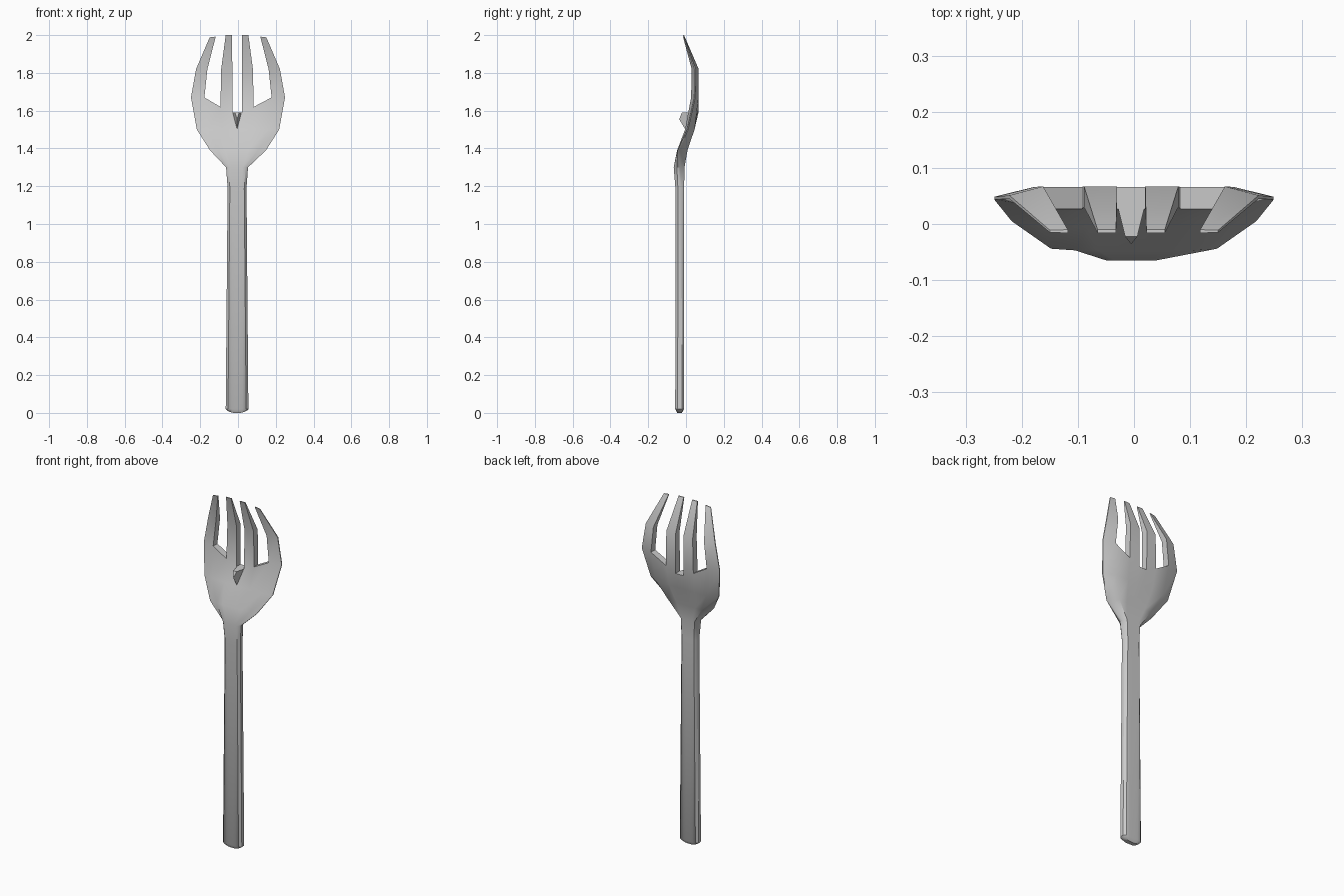
import bpy, bmesh

if "Cube" in bpy.data.objects:
    bpy.data.objects.remove(bpy.data.objects["Cube"])


def finish(name, bm, angle):
    bmesh.ops.recalc_face_normals(bm, faces=bm.faces)
    me = bpy.data.meshes.new(name)
    bm.to_mesh(me)
    bm.free()
    ob = bpy.data.objects.new(name, me)
    bpy.context.collection.objects.link(ob)
    bpy.ops.object.select_all(action='DESELECT')
    ob.select_set(True)
    bpy.context.view_layer.objects.active = ob
    bpy.ops.object.shade_smooth_by_angle(angle=angle)
    return ob


# Fork stations from handle end to tips. Four columns per half:
# rim, slot outer side, slot inner side, centre slot side.
# (z per column), (x per column), front y, back y, rim y, rim thickness
stations = [
    ((.012, .006, .001, 0), (.052, .040, .025, .010), -.046, -.022, -.034, .012),
    ((.02,) * 4, (.060, .048, .028, .012), -.057, -.010, -.033, .022),
    ((1.19,) * 4, (.050, .038, .025, .012), -.056, -.010, -.033, .020),
    ((1.30,) * 4, (.058, .044, .028, .014), -.065, -.008, -.040, .016),
    ((1.39,) * 4, (.148, .105, .060, .022), -.047, .008, -.040, .008),
    ((1.50,) * 4, (.218, .160, .080, .025), -.005, .045, .008, .006),
    ((1.67, 1.67, 1.62, 1.59), (.249, .178, .088, .025), .027, .066, .046, .005),
    ((1.82, 1.82, 1.82, 1.82), (.222, .162, .084, .025), .030, .067, .048, .006),
    ((1.988, 1.992, 2.0, 2.0), (.150, .118, .060, .027), -.016, -.010, -.013, .004),
]
SLOT_ROW = 6

bm = bmesh.new()
front, back = [], []
for zs, xs, yf, yb, yr, tr in stations:
    f_row, b_row = [], []
    cols = [(-xs[i], i) for i in range(4)] + [(xs[i], i) for i in (3, 2, 1, 0)]
    for x, i in cols:
        if abs(x) < .1:
            x -= .005
        f = yr - tr / 2 if i == 0 else yf
        b = yr + tr / 2 if i == 0 else yb
        f_row.append(bm.verts.new((x, f, zs[i])))
        b_row.append(bm.verts.new((x, b, zs[i])))
    front.append(f_row)
    back.append(b_row)

# Front and back skins, leaving the three slots open
loops = []
for r in range(len(stations) - 1):
    for c in range(7):
        if r >= SLOT_ROW and c % 2 == 1:
            continue
        loops.append([(r, c), (r, c + 1), (r + 1, c + 1), (r + 1, c)])
edges = set()
for lp in loops:
    bm.faces.new([front[r][c] for r, c in lp])
    bm.faces.new([back[r][c] for r, c in reversed(lp)])
    edges.update(zip(lp, lp[1:] + lp[:1]))

# Walls along the outline and slots
for a, b in edges:
    if (b, a) not in edges:
        bm.faces.new([front[b[0]][b[1]], front[a[0]][a[1]],
                      back[a[0]][a[1]], back[b[0]][b[1]]])
finish("fork_body", bm, .7)

# Small raised wedge below the centre slot
bm = bmesh.new()
for p in [(-.030, .035, 1.59), (.020, .035, 1.59), (.006, -.022, 1.59),
          (-.016, -.022, 1.59), (-.005, -.036, 1.555), (-.005, -.003, 1.50),
          (-.005, .035, 1.53)]:
    bm.verts.new(p)
bmesh.ops.convex_hull(bm, input=bm.verts[:])
finish("centre_wedge", bm, .4)
